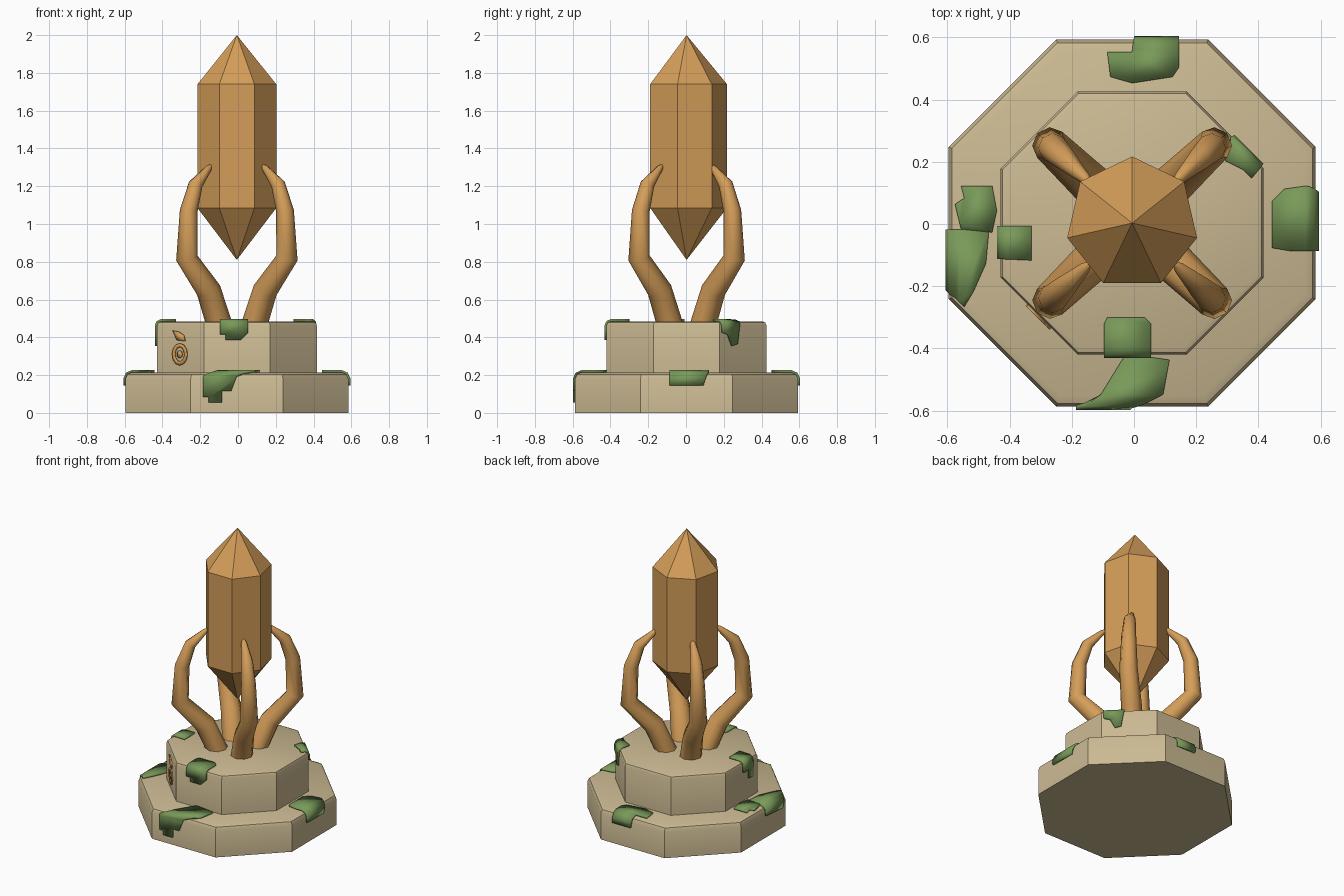
import bpy, bmesh
from math import sin, cos, pi, radians, atan2
from mathutils import Vector

cube = bpy.data.objects.get("Cube")
if cube:
    bpy.data.objects.remove(cube, do_unlink=True)

SHIFT = Vector((-0.006, 0.003, 0))


def material(name, rgb):
    m = bpy.data.materials.new(name)
    m.use_nodes = True
    m.diffuse_color = (*rgb, 1)
    m.node_tree.nodes["Principled BSDF"].inputs["Base Color"].default_value = (*rgb, 1)
    return m


STONE = material("sandstone", (0.60, 0.49, 0.29))
AMBER = material("amber", (0.66, 0.34, 0.10))
MOSS = material("moss_green", (0.19, 0.32, 0.10))


def finish(bm, name, mat, angle=35, thick=0):
    """Turn a bmesh into a shaded object, optionally thickened outward."""
    mesh = bpy.data.meshes.new(name)
    bm.to_mesh(mesh)
    bm.free()
    ob = bpy.data.objects.new(name, mesh)
    bpy.context.collection.objects.link(ob)
    mesh.materials.append(mat)
    ob.location = SHIFT
    bpy.ops.object.select_all(action='DESELECT')
    ob.select_set(True)
    bpy.context.view_layer.objects.active = ob
    bpy.ops.object.shade_smooth_by_angle(angle=radians(angle))
    if thick:
        s = ob.modifiers.new("thickness", 'SOLIDIFY')
        s.thickness, s.offset = thick, 1
    return ob


def loft(name, rings, mat, angle=35):
    """Skin a row of equal-sized rings and cap both ends."""
    bm = bmesh.new()
    loops = [[bm.verts.new(p) for p in r] for r in rings]
    n = len(loops[0])
    for a, b in zip(loops, loops[1:]):
        for i in range(n):
            j = (i + 1) % n
            bm.faces.new((a[i], a[j], b[j], b[i]))
    bm.faces.new(loops[0][::-1])
    bm.faces.new(loops[-1])
    bmesh.ops.remove_doubles(bm, verts=bm.verts, dist=1e-4)
    bmesh.ops.recalc_face_normals(bm, faces=bm.faces)
    return finish(bm, name, mat, angle)


def polygon(n, r, z, turn):
    return [Vector((r * cos(turn + 2 * pi * i / n), r * sin(turn + 2 * pi * i / n), z))
            for i in range(n)]


# Octagonal stone tiers: apothem, bottom, top, rounded edge size
LOWER = (0.59, 0.0, 0.215, 0.035)
UPPER = (0.423, 0.2, 0.485, 0.022)
for name, (ap, bottom, top, c) in (("lower_plinth", LOWER), ("upper_plinth", UPPER)):
    profile = [(ap, bottom), (ap, top - c), (ap - 0.3 * c, top - 0.3 * c), (ap - c, top)]
    loft(name, [polygon(8, a / cos(pi / 8), z, pi / 8) for a, z in profile], STONE)

# Seven-sided crystal with pointed ends
loft("crystal", [polygon(7, r, z, pi / 2) for r, z in
                 ((0, 0.81), (0.214, 1.085), (0.214, 1.74), (0, 2.0))], AMBER)

# Claw arms: sideways reach, height, radius
ARM = ((0.09, 0.46, 0.072), (0.15, 0.65, 0.066), (0.265, 0.82, 0.058),
       (0.255, 1.07, 0.047), (0.218, 1.21, 0.038), (0.15, 1.295, 0.018), (0.137, 1.31, 0.008))


def arm(name, sx, sy):
    path = [Vector((x * sx, x * sy * 0.95, z)) for x, z, r in ARM]
    out = Vector((sx, sy * 0.95, 0)).normalized()
    side = Vector((-out.y, out.x, 0))
    rings = []
    for i, p in enumerate(path):
        a, b = path[max(i - 1, 0)], path[min(i + 1, len(path) - 1)]
        tangent = (b - a).normalized() if i else Vector((0, 0, 1))
        across = side.cross(tangent)
        r = ARM[i][2]
        rings.append([p + r * (side * cos(k * pi / 4) + across * sin(k * pi / 4))
                      for k in range(8)])
    loft(name, rings, AMBER, 50)


for sx, s_name in ((1, "left"), (-1, "right")):
    for sy, f_name in ((-1, "front"), (1, "back")):
        arm(f"{f_name}_{s_name}_claw", sx, sy)


# Moss: outlines of (along the edge, inward from it), folded over a tier edge
def moss(name, tier, degrees, outline):
    ap, _, top, c = tier
    a = radians(degrees)
    n, t = Vector((cos(a), sin(a), 0)), Vector((-sin(a), cos(a), 0))
    bm = bmesh.new()
    f = bm.faces.new([bm.verts.new((u, v, 0)) for u, v in outline])
    f.normal_update()
    if f.normal.z < 0:
        f.normal_flip()
    for cut in (c, 0, -c):
        bmesh.ops.bisect_plane(bm, geom=bm.verts[:] + bm.edges[:] + bm.faces[:],
                               plane_co=(0, cut, 0), plane_no=(0, 1, 0))
    for vert in bm.verts:
        u, v, _ = vert.co
        d = max(0, (c - abs(v)) / c)
        bend = c - 0.7 * c * d
        inset, drop = (max(v, bend) if d == 0 else bend, 0.3 * c * d)
        if v < 0:
            inset, drop = (0.3 * c * d, -v if d == 0 else bend)
        vert.co = n * (ap - inset) + t * u + Vector((0, 0, top - drop))
    bm.normal_update()
    finish(bm, name, MOSS, 60, 0.011)


moss("back_moss", LOWER, 90, [(0.08, 0.04), (0.07, 0.12), (0, 0.14), (-0.13, 0.12),
                              (-0.15, 0.09), (-0.15, -0.07), (-0.01, -0.07), (0, 0.04)])
moss("left_moss", LOWER, 0, [(-0.09, -0.07), (0.09, -0.07), (0.12, 0.03), (0.11, 0.1),
                             (0.07, 0.14), (-0.08, 0.14), (-0.09, 0.08)])
moss("front_moss", LOWER, -90, [(-0.18, -0.02), (-0.18, -0.13), (-0.15, -0.13), (-0.15, -0.16),
                                (-0.08, -0.16), (-0.08, -0.1), (-0.03, -0.1), (0, -0.02),
                                (0.1, 0.04), (0.12, 0.15), (-0.02, 0.17), (-0.1, 0.04)])
moss("right_moss", LOWER, 180, [(0.02, -0.06), (0.2, -0.07), (0.24, 0.02), (0.27, 0.05),
                                (0.22, 0.08), (0.13, 0.12), (0.02, 0.13)])
moss("right_inner_moss", LOWER, 180, [(0.02, 0.04), (0.03, 0.14), (-0.04, 0.155), (-0.12, 0.14),
                                      (-0.12, 0.04), (-0.08, 0.05), (-0.06, 0.02)])
moss("upper_front_moss", UPPER, -90, [(-0.09, 0.1), (-0.09, -0.07), (-0.06, -0.07),
                                      (-0.06, -0.1), (0.02, -0.1), (0.06, -0.06),
                                      (0.06, 0.1), (0.04, 0.12), (-0.08, 0.12)])
moss("upper_right_moss", UPPER, 180, [(0.01, 0.1), (0.01, -0.07), (0.07, -0.07),
                                      (0.07, -0.13), (0.11, -0.13), (0.12, 0.1)])
moss("upper_back_left_moss", UPPER, 45, [(-0.17, 0.05), (-0.16, -0.06), (-0.12, -0.07),
                                         (-0.09, -0.13), (-0.05, -0.12), (-0.03, 0.0),
                                         (-0.07, 0.07), (-0.13, 0.05)])


# Carved ornament on the front right face: a ring, its centre and a leaf
def plate(name, outer, inner, mat, height):
    a = radians(225)
    n, t = Vector((cos(a), sin(a), 0)), Vector((-sin(a), cos(a), 0))
    bm = bmesh.new()
    place = lambda p: bm.verts.new(n * UPPER[0] + t * p[0] + Vector((0, 0, height + p[1])))
    o = [place(p) for p in outer]
    if inner:
        i = [place(p) for p in inner]
        for k in range(len(o)):
            j = (k + 1) % len(o)
            bm.faces.new((o[k], o[j], i[j], i[k]))
    else:
        bm.faces.new(o)
    finish(bm, name, mat, 35, 0.008)


def oval(rx, rz, n=12):
    return [(rx * cos(2 * pi * k / n), rz * sin(2 * pi * k / n)) for k in range(n)]


plate("ornament_ring", oval(0.055, 0.058), oval(0.036, 0.038), AMBER, 0.31)
plate("ornament_centre", oval(0.018, 0.02, 8), None, AMBER, 0.31)
plate("ornament_leaf", [(-0.05, 0.025), (-0.02, -0.025), (0.04, -0.03), (0.03, 0.0),
                        (-0.01, 0.02)], None, AMBER, 0.41)
